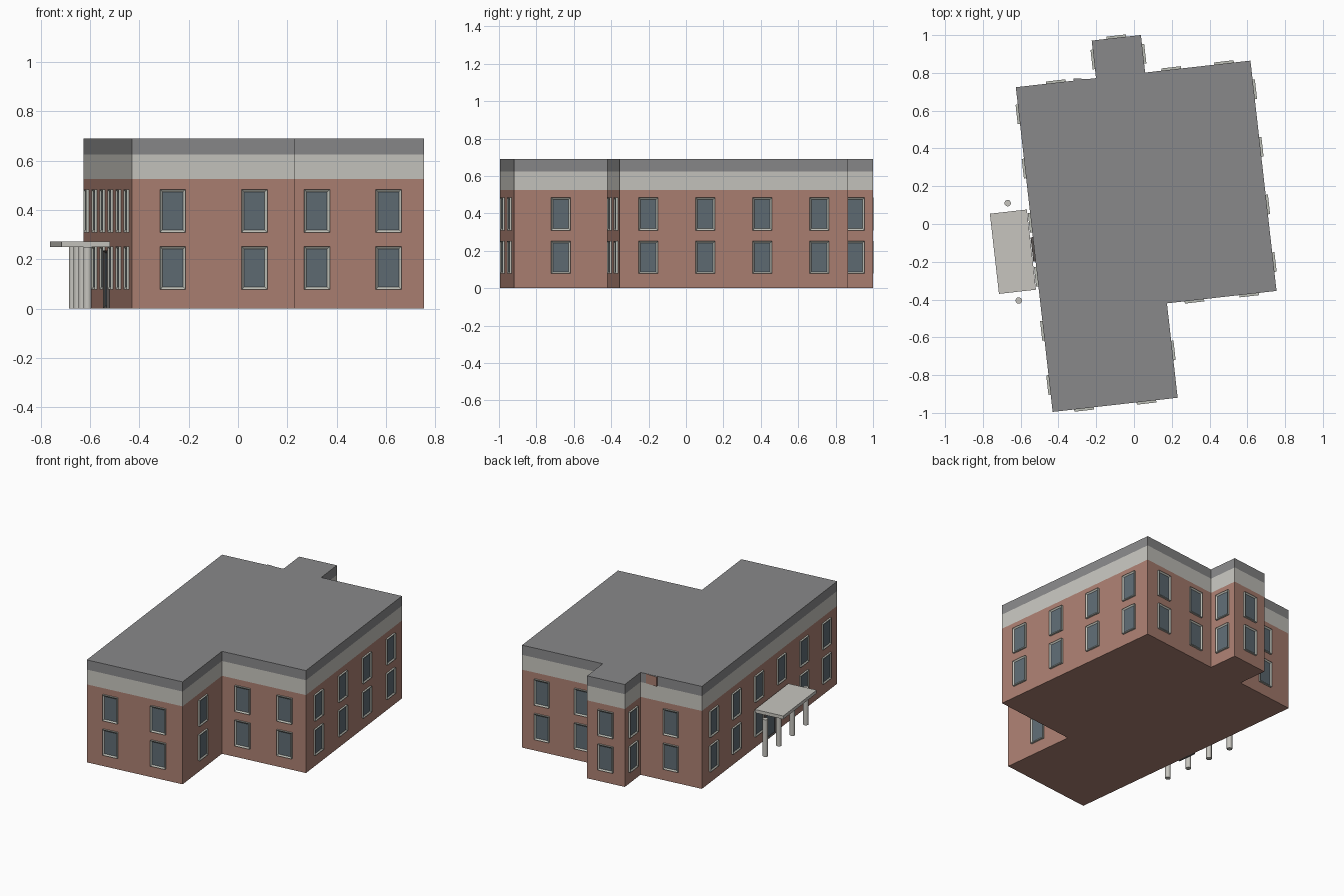
import bpy, bmesh, math
from mathutils import Matrix, Vector

if "Cube" in bpy.data.objects:
    bpy.data.objects.remove(bpy.data.objects["Cube"])

TURN = Matrix.Rotation(math.radians(6.47), 4, 'Z')  # the whole building is turned


def material(name, r, g, b):
    m = bpy.data.materials.new(name)
    m.diffuse_color = (r, g, b, 1)
    m.use_nodes = True
    m.node_tree.nodes["Principled BSDF"].inputs["Base Color"].default_value = m.diffuse_color
    return m


BRICK = material("brick", 0.41, 0.215, 0.168)
STONE = material("pale_stone", 0.57, 0.56, 0.52)
GRAY = material("roof_gray", 0.25, 0.25, 0.255)
GLASS = material("window_glass", 0.115, 0.15, 0.175)
FRAME = material("window_frame", 0.50, 0.51, 0.46)
DOOR = material("door_dark", 0.10, 0.09, 0.085)


def finish(name, bm, mats):
    bm.transform(TURN)
    me = bpy.data.meshes.new(name)
    bm.to_mesh(me)
    bm.free()
    for m in mats:
        me.materials.append(m)
    ob = bpy.data.objects.new(name, me)
    bpy.context.collection.objects.link(ob)
    return ob


def box(bm, lo, hi):
    size = [b - a for a, b in zip(lo, hi)]
    mid = [(a + b) / 2 for a, b in zip(lo, hi)]
    mat = Matrix.Translation(mid) @ Matrix.Diagonal((*size, 1))
    return bmesh.ops.create_cube(bm, size=1, matrix=mat)["verts"]


def framed_panel(bm, centre, out, width, height, depth=0.012, rim=0.01):
    """Raised frame on a wall with a recessed pane."""
    along = Vector((-out.y, out.x, 0))
    verts = box(bm, (-width / 2, -0.004, -height / 2), (width / 2, depth, height / 2))
    basis = Matrix((along, out, (0, 0, 1))).transposed().to_4x4()
    bmesh.ops.transform(bm, matrix=Matrix.Translation(centre) @ basis, verts=verts)
    faces = {f for v in verts for f in v.link_faces}
    bmesh.ops.recalc_face_normals(bm, faces=list(faces))
    pane = max(faces, key=lambda f: f.calc_center_median().dot(out))
    bmesh.ops.inset_region(bm, faces=[pane], thickness=rim, use_even_offset=True)
    bmesh.ops.translate(bm, vec=out * -0.007, verts=pane.verts[:])
    pane.material_index = 1


# Footprint corners, each with the window count of the wall that starts there
PLAN = [(-.54, -.94, 2), (.126, -.94, 1), (.126, -.437, 2), (.71, -.437, 4),
        (.71, .79, 2), (.149, .79, 1), (.149, .99, 1), (-.113, .99, 1),
        (-.113, .79, 1), (-.54, .79, 6)]

# Building: brick walls, stone band, gray parapet and flat roof
bm = bmesh.new()
levels = [0, 0.525, 0.625, 0.69]
rings = [[bm.verts.new((x, y, z)) for x, y, _ in PLAN] for z in levels]
n = len(PLAN)
for k in range(3):
    for i in range(n):
        j = (i + 1) % n
        f = bm.faces.new((rings[k][i], rings[k][j], rings[k + 1][j], rings[k + 1][i]))
        f.material_index = k
bm.faces.new(rings[3]).material_index = 2
bm.faces.new(rings[0][::-1])
finish("building", bm, [BRICK, STONE, GRAY])

# Windows: evenly spaced along every wall, on two floors
bm = bmesh.new()
for i, (x, y, count) in enumerate(PLAN):
    a = Vector((x, y, 0))
    b = Vector((*PLAN[(i + 1) % n][:2], 0))
    d = (b - a).normalized()
    out = Vector((d.y, -d.x, 0))
    for k in range(count):
        p = a.lerp(b, (k + 0.5) / count)
        for z in (0.165, 0.397):
            framed_panel(bm, p + Vector((0, 0, z)), out, 0.104, 0.174)
finish("windows", bm, [FRAME, GLASS])

# Entrance door under the canopy
bm = bmesh.new()
framed_panel(bm, Vector((-.54, -.074, .118)), Vector((-1, 0, 0)), 0.13, 0.236)
finish("entrance_door", bm, [DOOR, GLASS])

# Canopy slab
bm = bmesh.new()
box(bm, (-.752, -.287, .25), (-.555, .14, .272))
finish("canopy", bm, [STONE])

# Row of round columns
bm = bmesh.new()
for k in range(4):
    bmesh.ops.create_cone(bm, cap_ends=True, segments=16, radius1=0.017, radius2=0.017,
                          depth=0.25, matrix=Matrix.Translation((-.652, -.334 + .173 * k, .125)))
for f in bm.faces:
    f.smooth = len(f.verts) == 4
columns = finish("columns", bm, [STONE])
for e in columns.data.edges:
    a, b = (columns.data.vertices[v].co.z for v in e.vertices)
    e.use_edge_sharp = abs(a - b) < 0.01

# Small brick wedge on the back parapet
bm = bmesh.new()
tri = [bm.verts.new((x, y, .625)) for x, y in ((-.231, .785), (-.113, .785), (-.231, .801))]
base = bm.faces.new(tri)
top = bmesh.ops.extrude_face_region(bm, geom=[base])["geom"]
bmesh.ops.translate(bm, vec=(0, 0, .064), verts=[g for g in top if isinstance(g, bmesh.types.BMVert)])
bmesh.ops.recalc_face_normals(bm, faces=bm.faces[:])
for f in bm.faces:
    f.material_index = int(f.normal.z > 0.5)
finish("parapet_wedge", bm, [BRICK, GRAY])
